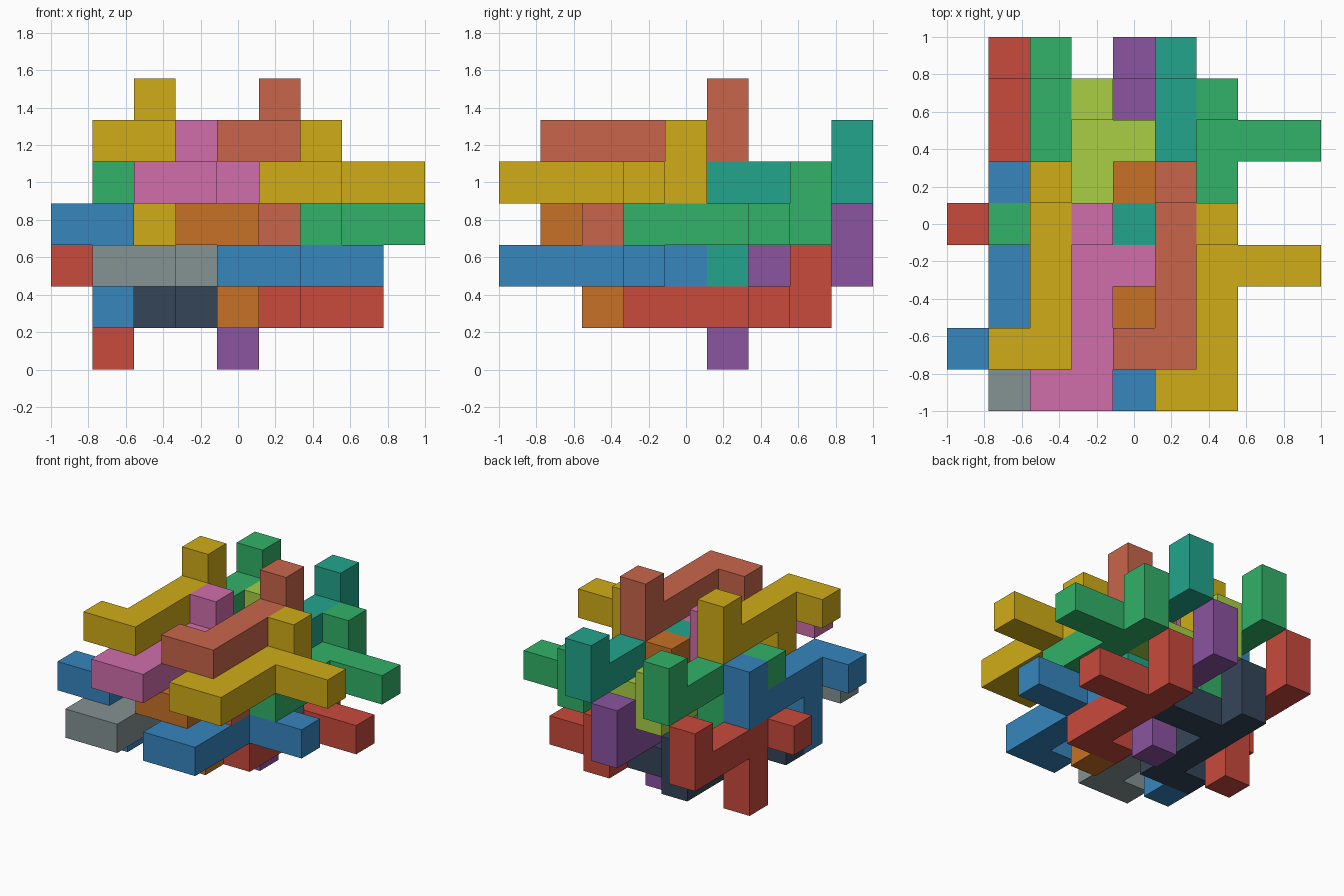
import bpy, bmesh
from mathutils import Vector

if "Cube" in bpy.data.objects:
    bpy.data.objects.remove(bpy.data.objects["Cube"])

U = 2 / 9  # edge of one cube cell
DIRS = [Vector(d) for d in ((1, 0, 0), (-1, 0, 0), (0, 1, 0), (0, -1, 0), (0, 0, 1), (0, 0, -1))]

# Two piece shapes: a five-cell bar along y with a foot, a raised tip and a two-cell branch
BAR = [(0, y, 0) for y in range(5)] + [(-1, 0, 0), (0, 4, 1)]
FLAT = BAR + [(1, 3, 0), (2, 3, 0)]       # branch points sideways
HANGING = BAR + [(0, 1, -1), (0, 1, -2)]  # branch points down


def linear(hexa):
    c = [int(hexa[i:i + 2], 16) / 255 for i in (0, 2, 4)]
    return [v / 12.92 if v <= 0.04045 else ((v + 0.055) / 1.055) ** 2.4 for v in c] + [1]


def material(name, hexa):
    m = bpy.data.materials.new(name)
    m.diffuse_color = linear(hexa)
    m.use_nodes = True
    m.node_tree.nodes["Principled BSDF"].inputs["Base Color"].default_value = m.diffuse_color
    return m


MATS = {n: material(n, h) for n, h in dict(
    red="c94a3c", orange="c87126", yellow="cfac18", lime="a8cf45", green="32b268",
    teal="22a58c", blue="3686be", purple="8b54a0", pink="d06eab", salmon="c9654c",
    grey="859292", navy="344558").items()}


def piece(name, cells, origin, color):
    # outer skin of a group of cells, merged into flat faces
    cells = {tuple(Vector(c) + Vector(origin)) for c in cells}
    bm = bmesh.new()
    for c in cells:
        for d in DIRS:
            if tuple(Vector(c) + d) in cells:
                continue
            mid = Vector(c) + Vector((.5, .5, .5)) + d / 2
            u = Vector((d.y, d.z, d.x)) / 2
            v = d.cross(u)
            pts = [mid + u + v, mid - u + v, mid - u - v, mid + u - v]
            bm.faces.new([bm.verts.new((p - Vector((4.5, 4.5, 0))) * U) for p in pts])
    bmesh.ops.remove_doubles(bm, verts=bm.verts, dist=1e-4)
    bmesh.ops.dissolve_limit(bm, angle_limit=0.01, verts=bm.verts, edges=bm.edges)
    bmesh.ops.recalc_face_normals(bm, faces=bm.faces)
    me = bpy.data.meshes.new(name)
    bm.to_mesh(me)
    bm.free()
    me.materials.append(MATS[color])
    ob = bpy.data.objects.new(name, me)
    bpy.context.collection.objects.link(ob)


# Pieces stack in layers; each layer holds a right piece and its copy three cells to the left
STEPS = [(0, 0, 0), (0, 3, -1), (-1, 0, -2), (-1, 3, -3)]
SETS = [
    ("flat_piece", FLAT, (6, 0, 4),
     [("yellow", "pink"), ("green", "lime"), ("blue", "grey"), ("red", "navy")]),
    ("hanging_piece", HANGING, (5, 1, 5),
     [("salmon", "yellow"), ("teal", "green"), ("orange", "blue"), ("purple", "red")]),
]
for name, shape, start, colors in SETS:
    for step, pair in zip(STEPS, colors):
        for side, color in enumerate(pair):
            origin = Vector(start) + Vector(step) - Vector((3 * side, 0, 0))
            piece(f"{name}_{color}", shape, origin, color)
